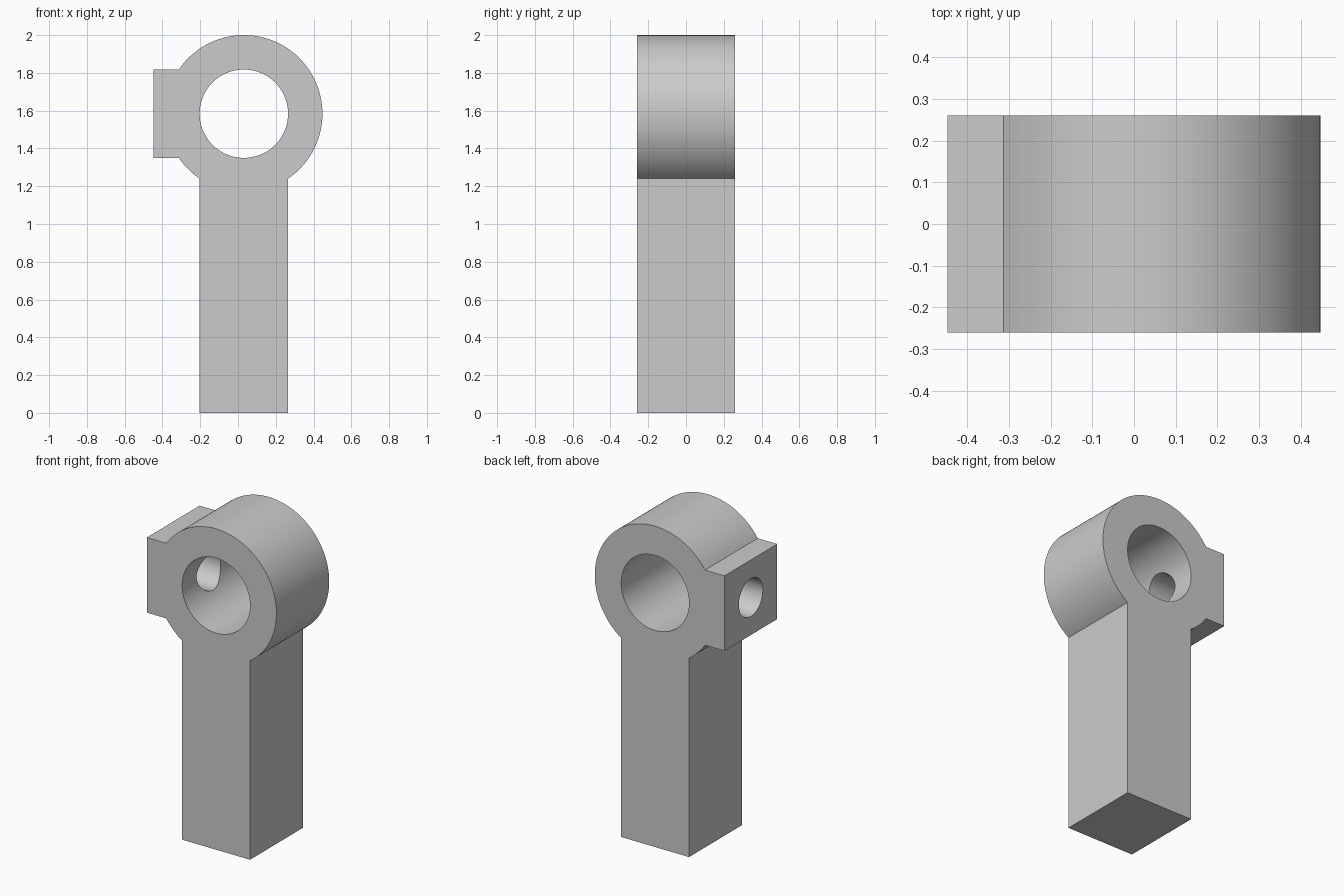
import bpy
import bmesh
from math import asin, acos, cos, sin, pi, radians
from mathutils import Matrix, Vector

if "Cube" in bpy.data.objects:
    bpy.data.objects.remove(bpy.data.objects["Cube"], do_unlink=True)

# Main sizes
DEPTH = 0.52
CX, CZ = 0.031, 1.584      # ring centre
R_OUT, R_BORE = 0.416, 0.234
R_CROSS = 0.118            # cross hole through the lug
LUG_X = -0.447

grey = bpy.data.materials.new("plain grey")
grey.use_nodes = True
colour = (0.6, 0.6, 0.6, 1)
grey.diffuse_color = colour
grey.node_tree.nodes["Principled BSDF"].inputs["Base Color"].default_value = colour


def finish(name, bm):
    mesh = bpy.data.meshes.new(name)
    bm.to_mesh(mesh)
    bm.free()
    mesh.materials.append(grey)
    obj = bpy.data.objects.new(name, mesh)
    bpy.context.collection.objects.link(obj)
    return obj


def arc(start, end, steps):
    angles = [start + (end - start) * i / steps for i in range(steps + 1)]
    return [(CX + R_OUT * cos(a), CZ + R_OUT * sin(a)) for a in angles]


def cylinder_cutter(name, radius, length, centre, axis):
    bm = bmesh.new()
    turn = Vector((0, 0, 1)).rotation_difference(axis).to_matrix().to_4x4()
    bmesh.ops.create_cone(bm, cap_ends=True, segments=96, radius1=radius,
                          radius2=radius, depth=length,
                          matrix=Matrix.Translation(centre) @ turn)
    return finish(name, bm)


# Outline: post, round head and square side lug, all as wide as the bore
post = acos(R_BORE / R_OUT)
lug = asin(R_BORE / R_OUT)
outline = [(CX - R_BORE, 0), (CX + R_BORE, 0)]
outline += arc(-post, pi - lug, 80)
outline += [(LUG_X, CZ + R_BORE), (LUG_X, CZ - R_BORE)]
outline += arc(pi + lug, pi + post, 10)

bm = bmesh.new()
face = bm.faces.new([bm.verts.new((x, -DEPTH / 2, z)) for x, z in outline])
extruded = bmesh.ops.extrude_face_region(bm, geom=[face])["geom"]
bmesh.ops.translate(bm, vec=(0, DEPTH, 0),
                    verts=[v for v in extruded if isinstance(v, bmesh.types.BMVert)])
bmesh.ops.recalc_face_normals(bm, faces=bm.faces)
bracket = finish("post_with_ring_head", bm)

# Main bore front to back, cross hole from the lug into the bore
cutters = [
    cylinder_cutter("bore_cutter", R_BORE, DEPTH * 2, (CX, 0, CZ), Vector((0, 1, 0))),
    cylinder_cutter("cross_hole_cutter", R_CROSS, 0.6, (CX - 0.3, 0, CZ), Vector((1, 0, 0))),
]
bpy.ops.object.select_all(action="DESELECT")
bpy.context.view_layer.objects.active = bracket
bracket.select_set(True)
for cutter in cutters:
    mod = bracket.modifiers.new(cutter.name, "BOOLEAN")
    mod.operation = "DIFFERENCE"
    mod.solver = "EXACT"
    mod.object = cutter
    bpy.ops.object.modifier_apply(modifier=mod.name)
    bpy.data.objects.remove(cutter, do_unlink=True)

bpy.ops.object.shade_smooth_by_angle(angle=radians(30))
